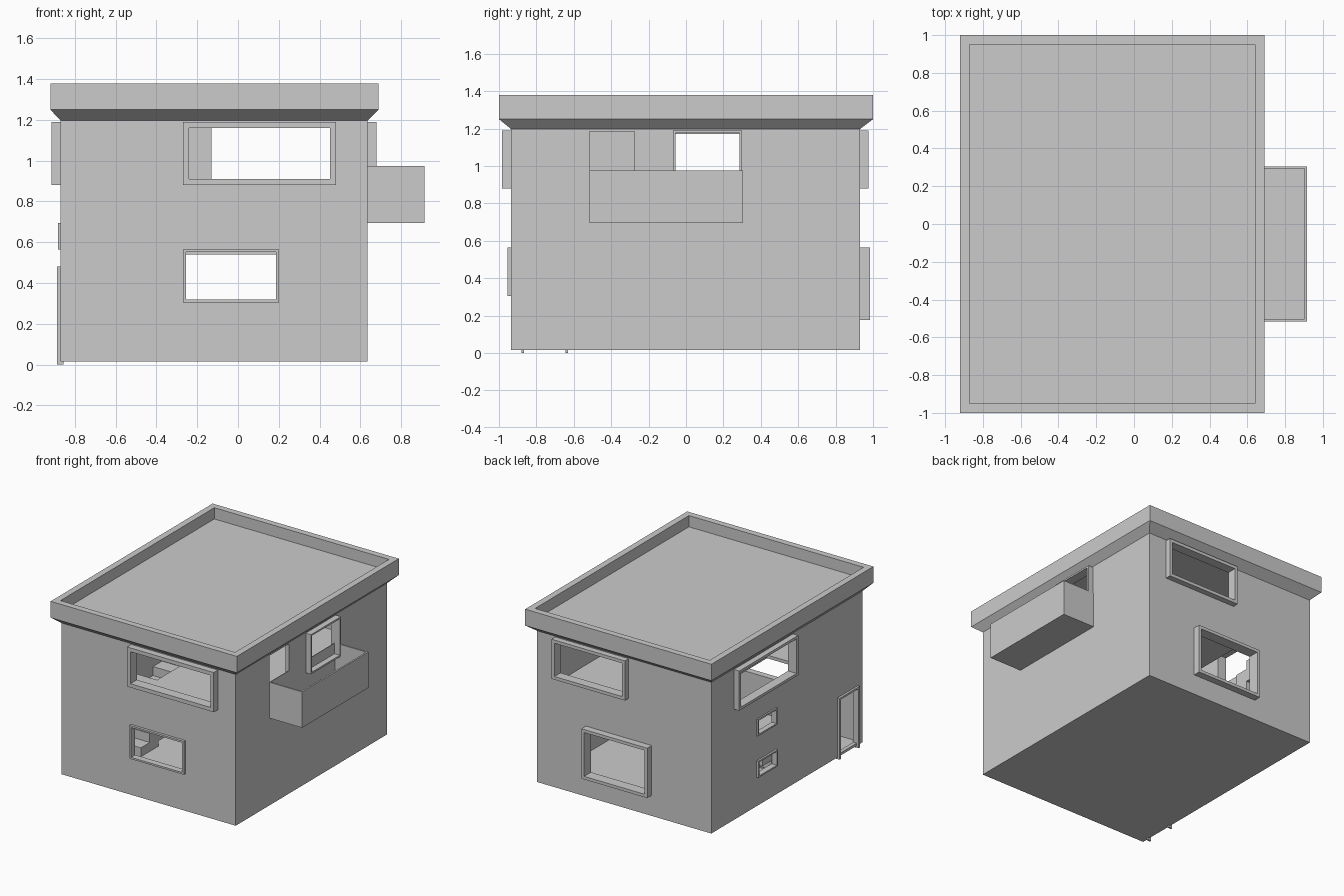
import bpy, bmesh

if "Cube" in bpy.data.objects:
    bpy.data.objects.remove(bpy.data.objects["Cube"])

X0, X1, Y0, Y1 = -0.87, 0.635, -0.935, 0.93   # outer wall faces
WALL = 0.03


def finish(bm, name):
    bmesh.ops.recalc_face_normals(bm, faces=bm.faces)
    me = bpy.data.meshes.new(name)
    bm.to_mesh(me)
    bm.free()
    ob = bpy.data.objects.new(name, me)
    bpy.context.collection.objects.link(ob)
    return ob


def boxes(name, specs):
    """One mesh made of several boxes (x0, x1, y0, y1, z0, z1)."""
    bm = bmesh.new()
    for a, b, c, d, e, f in specs:
        vs = bmesh.ops.create_cube(bm, size=1)["verts"]
        for v in vs:
            v.co = (b if v.co.x > 0 else a, d if v.co.y > 0 else c, f if v.co.z > 0 else e)
    return finish(bm, name)


def loft(name, rings, place=lambda u, v, w: (u, v, w), closed=False):
    """Skin a stack of rectangles (u0, u1, v0, v1, w)."""
    bm = bmesh.new()
    rows = [[bm.verts.new(place(u, v, w)) for u, v in ((a, c), (b, c), (b, d), (a, d))]
            for a, b, c, d, w in rings]
    pairs = list(zip(rows, rows[1:])) + ([(rows[-1], rows[0])] if closed else [])
    for p, q in pairs:
        for i in range(4):
            j = (i + 1) % 4
            bm.faces.new((p[i], p[j], q[j], q[i]))
    if not closed:
        bm.faces.new(rows[0])
        bm.faces.new(rows[-1])
    return finish(bm, name)


SIDES = {
    "front": lambda u, z, d: (u, Y0 - d, z),
    "back": lambda u, z, d: (u, Y1 + d, z),
    "left": lambda u, z, d: (X0 - d, u, z),
    "right": lambda u, z, d: (X1 + d, u, z),
}


def hole(side, a, b, c, d):
    p, q = SIDES[side](a, c, -0.1), SIDES[side](b, d, 0.1)
    return [f(p[i], q[i]) for i in range(3) for f in (min, max)]


def cut(ob, cutter):
    m = ob.modifiers.new("cut", "BOOLEAN")
    m.operation, m.solver, m.object = "DIFFERENCE", "EXACT", cutter
    bpy.context.view_layer.objects.active = ob
    bpy.ops.object.modifier_apply(modifier=m.name)
    bpy.data.objects.remove(cutter)


# Window frames: side, u0, u1, z0, z1, border, projection
windows = [
    ("front", -0.27, 0.48, 0.88, 1.19, 0.03, 0.05),
    ("front", -0.27, 0.20, 0.305, 0.565, 0.014, 0.02),
    ("back", -0.155, 0.48, 0.88, 1.19, 0.025, 0.045),
    ("back", -0.355, 0.215, 0.175, 0.565, 0.024, 0.055),
    ("left", -0.08, 0.65, 0.88, 1.19, 0.02, 0.045),
    ("left", 0.13, 0.37, 0.565, 0.695, 0.012, 0.012),
    ("left", 0.13, 0.37, 0.24, 0.37, 0.012, 0.015),
    ("right", -0.07, 0.30, 0.88, 1.19, 0.013, 0.045),
]
holes = [hole("left", -0.865, -0.645, 0.035, 0.465),     # entrance
         hole("right", -0.515, -0.275, 0.73, 1.185)]     # balcony doorway
for n, (side, a, b, c, d, t, out) in enumerate(windows):
    inner = (a + t, b - t, c + t, d - t)
    loft(f"{side}_window_frame_{n}",
         [(a, b, c, d, -0.005), (a, b, c, d, out), (*inner, out), (*inner, -0.005)],
         SIDES[side], closed=True)
    holes.append(hole(side, *inner))

# Hollow house walls
walls = boxes("house_walls", [(X0, X1, Y0, Y1, 0.015, 1.2)])
cut(walls, boxes("room_cutter", [(X0 + WALL, X1 - WALL, Y0 + WALL, Y1 - WALL, 0.03, 1.19)]))
cut(walls, boxes("opening_cutter", holes))

# Flat roof with sloped soffit and parapet
loft("roof", [
    (X0, X1, Y0, Y1, 1.197),
    (-0.92, 0.69, -1, 1, 1.25),
    (-0.92, 0.69, -1, 1, 1.378),
    (-0.87, 0.64, -0.95, 0.95, 1.378),
    (-0.87, 0.64, -0.95, 0.95, 1.29)])

# Balcony tray with thin walls
loft("balcony", [
    (X1 - 0.005, 0.915, -0.515, 0.305, 0.695),
    (X1 - 0.005, 0.915, -0.515, 0.305, 0.975),
    (X1, 0.902, -0.503, 0.293, 0.975),
    (X1, 0.902, -0.503, 0.293, 0.725)])

# Entrance frame
boxes("door_frame", [
    (-0.887, -0.855, -0.88, -0.865, 0, 0.48),
    (-0.887, -0.855, -0.645, -0.63, 0, 0.48),
    (-0.887, -0.855, -0.865, -0.645, 0.465, 0.48)])

# Upper floor around the stairwell
boxes("upper_floor", [
    (-0.35, 0.61, -0.91, 0.905, 0.70, 0.725),
    (-0.845, -0.35, -0.91, -0.5, 0.70, 0.725),
    (-0.845, -0.35, 0.7, 0.905, 0.70, 0.725)])

# Stairs along the left wall
STEPS = 10
boxes("stairs", [(-0.845, -0.56, -0.4 + 0.11 * i, -0.29 + 0.11 * i,
                  max(0.025, 0.07 * i - 0.07), 0.03 + 0.07 * (i + 1)) for i in range(STEPS)])
